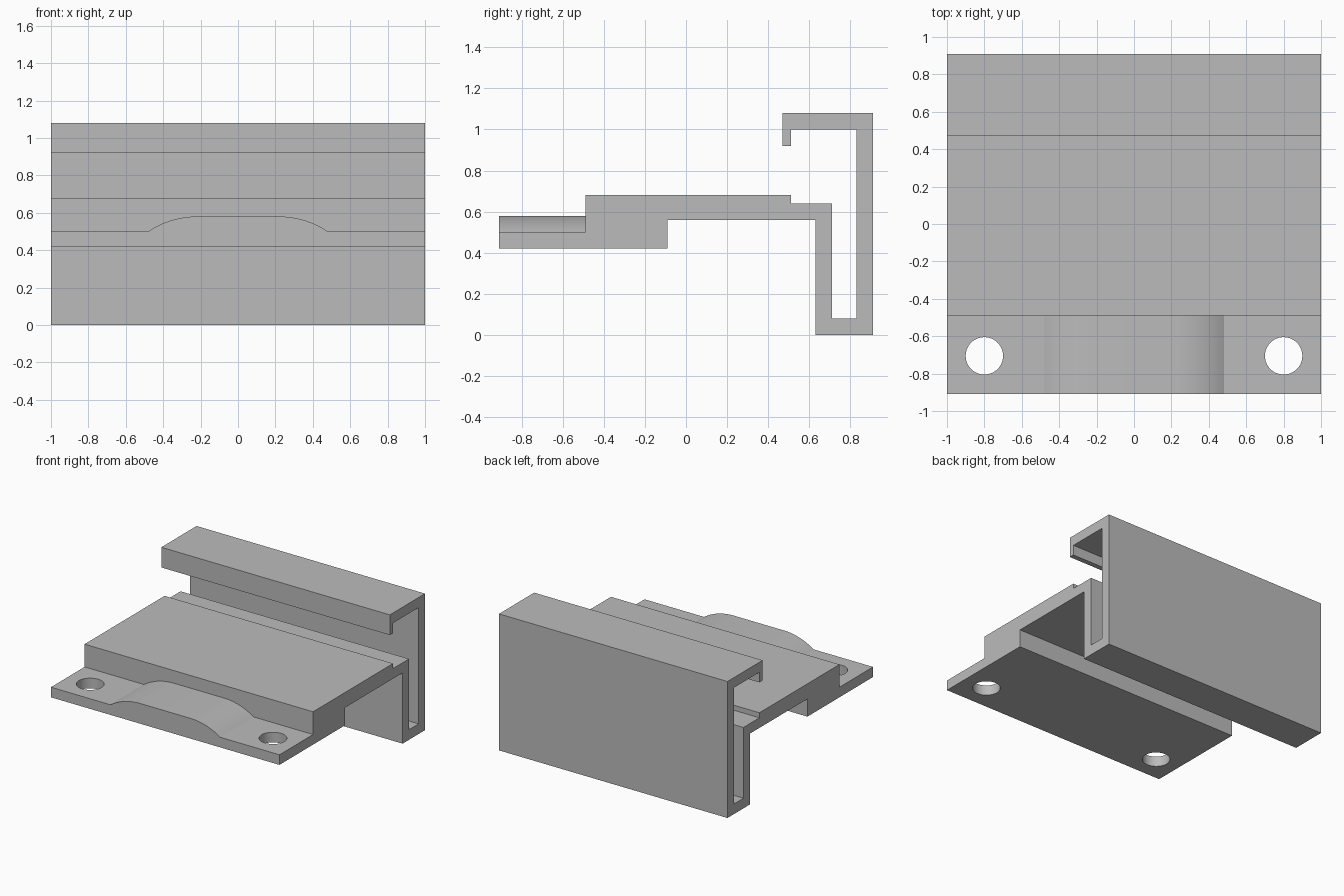
import bpy
import bmesh
import math
from mathutils import Vector

if "Cube" in bpy.data.objects:
    bpy.data.objects.remove(bpy.data.objects["Cube"], do_unlink=True)

# Single grey material
grey = bpy.data.materials.new("plain grey")
grey.use_nodes = True
colour = (0.5, 0.5, 0.5, 1)
grey.diffuse_color = colour
grey.node_tree.nodes["Principled BSDF"].inputs["Base Color"].default_value = colour


def extrude(name, points, direction):
    """Make a solid by sweeping a closed outline along a direction."""
    bm = bmesh.new()
    face = bm.faces.new([bm.verts.new(p) for p in points])
    swept = bmesh.ops.extrude_face_region(bm, geom=[face])["geom"]
    verts = [v for v in swept if isinstance(v, bmesh.types.BMVert)]
    bmesh.ops.translate(bm, verts=verts, vec=Vector(direction))
    bmesh.ops.recalc_face_normals(bm, faces=bm.faces)
    mesh = bpy.data.meshes.new(name)
    bm.to_mesh(mesh)
    bm.free()
    mesh.materials.append(grey)
    obj = bpy.data.objects.new(name, mesh)
    bpy.context.collection.objects.link(obj)
    return obj


def select(obj):
    bpy.ops.object.select_all(action='DESELECT')
    obj.select_set(True)
    bpy.context.view_layer.objects.active = obj


FRONT, STEP, BACK = -0.91, -0.49, 0.91

# Body: stepped plate, deep channel and hooked back wall in one section
section = [
    (STEP, 0.42), (-0.09, 0.42), (-0.09, 0.56), (0.63, 0.56), (0.63, 0),
    (BACK, 0), (BACK, 1.08), (0.47, 1.08), (0.47, 0.92), (0.51, 0.92),
    (0.51, 1.0), (0.83, 1.0), (0.83, 0.08), (0.71, 0.08), (0.71, 0.64),
    (0.51, 0.64), (0.51, 0.68), (STEP, 0.68),
]
body = extrude("bracket_body", [(-1, y, z) for y, z in section], (2, 0, 0))

# Front flange with a raised, round-shouldered hump
radius = 0.4625
sweep = math.asin(0.26 / radius)
steps = 16
shoulder = []
for i in range(steps + 1):
    a = sweep * (1 - i / steps)
    shoulder.append((0.22 + radius * math.sin(a), 0.58 - radius * (1 - math.cos(a))))
half = [(1, 0.42), (1, 0.5)] + shoulder
outline = half + [(-x, z) for x, z in reversed(half)]
flange = extrude("mounting_flange", [(x, FRONT, z) for x, z in outline],
                 (0, STEP - FRONT, 0))

# Screw holes through the flange
for side in (-1, 1):
    bpy.ops.mesh.primitive_cylinder_add(vertices=48, radius=0.1, depth=0.4,
                                        location=(0.8 * side, -0.705, 0.46))
    cutter = bpy.context.object
    cutter.name = "hole_cutter"
    cutter.hide_render = True
    cutter.data.materials.append(grey)
    select(flange)
    cut = flange.modifiers.new("screw hole", 'BOOLEAN')
    cut.operation = 'DIFFERENCE'
    cut.solver = 'EXACT'
    cut.object = cutter
    bpy.ops.object.modifier_apply(modifier=cut.name)
    bpy.data.objects.remove(cutter, do_unlink=True)

# Smooth the hump and holes, keep the corners crisp
select(flange)
bpy.ops.object.shade_smooth_by_angle(angle=math.radians(20))
